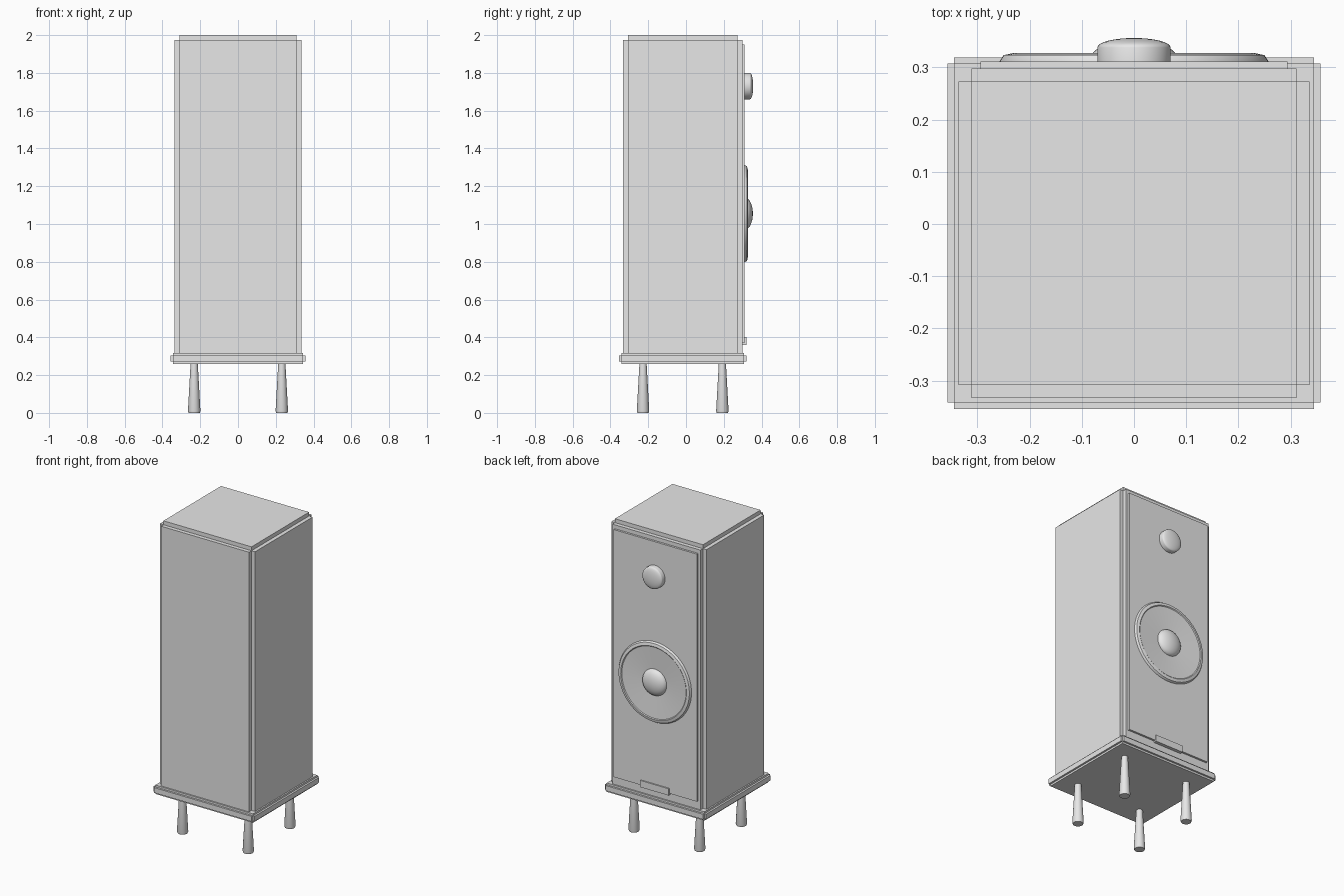
import bpy, bmesh, math
from mathutils import Matrix, Vector

if "Cube" in bpy.data.objects:
    bpy.data.objects.remove(bpy.data.objects["Cube"])

grey = bpy.data.materials.new("light_grey")
grey.diffuse_color = (0.8, 0.8, 0.8, 1)
grey.use_nodes = True
grey.node_tree.nodes["Principled BSDF"].inputs["Base Color"].default_value = grey.diffuse_color
CY = -0.0175  # depth centre of the cabinet


def finish(name, bm, smooth=False):
    bmesh.ops.recalc_face_normals(bm, faces=bm.faces)
    mesh = bpy.data.meshes.new(name)
    bm.to_mesh(mesh)
    bm.free()
    mesh.materials.append(grey)
    ob = bpy.data.objects.new(name, mesh)
    bpy.context.collection.objects.link(ob)
    if smooth:
        bpy.ops.object.select_all(action='DESELECT')
        ob.select_set(True)
        bpy.context.view_layer.objects.active = ob
        bpy.ops.object.shade_smooth_by_angle(angle=math.radians(35))
    return ob


def add_box(bm, lo, hi):
    lo, hi = Vector(lo), Vector(hi)
    m = Matrix.Translation((lo + hi) / 2) @ Matrix.Diagonal((*(hi - lo), 1))
    bmesh.ops.create_cube(bm, size=1, matrix=m)


def box(name, lo, hi):
    bm = bmesh.new()
    add_box(bm, lo, hi)
    return finish(name, bm)


def stepped_box(name, hx, hy, z0, z1, s):
    """Box whose edges are notched by s: one slab per axis."""
    bm = bmesh.new()
    for ax in ((0, s, s), (s, 0, s), (s, s, 0)):
        x, y, dz = hx - ax[0], hy - ax[1], ax[2]
        add_box(bm, (-x, CY - y, z0 + dz), (x, CY + y, z1 - dz))
    return finish(name, bm)


def lathe(name, profile, loc, back=False, steps=48):
    """Revolve (radius, height) points around z, or around y for drivers."""
    bm = bmesh.new()
    vs = [bm.verts.new((r, 0, h)) for r, h in profile]
    es = [bm.edges.new(p) for p in zip(vs, vs[1:])]
    bmesh.ops.spin(bm, geom=vs + es, axis=(0, 0, 1), cent=(0, 0, 0),
                   angle=2 * math.pi, steps=steps)
    bmesh.ops.remove_doubles(bm, verts=bm.verts, dist=1e-5)
    rot = Matrix.Rotation(-math.pi / 2 if back else 0, 4, 'X')
    bmesh.ops.transform(bm, matrix=Matrix.Translation(loc) @ rot, verts=bm.verts)
    return finish(name, bm, True)


def dome(r, h0, h1, n=8):
    """Profile of a shallow cap from radius r at h0 to its tip at h1."""
    return [(r * math.cos(i * math.pi / 2 / n),
             h0 + (h1 - h0) * math.sin(i * math.pi / 2 / n)) for i in range(n)] + [(0, h1)]


# Cabinet and plinth with notched edges
stepped_box("cabinet", 0.336, 0.3155, 0.292, 2.0, 0.025)
stepped_box("plinth", 0.357, 0.3365, 0.26, 0.317, 0.012)

# Baffle panel and badge plate
box("baffle", (-0.294, 0.29, 0.37), (0.294, 0.311, 1.95))
box("badge_plate", (-0.1, 0.29, 0.36), (0.1, 0.319, 0.403))

# Woofer: bevelled rim, shallow cone and dust cap
lathe("woofer_rim", [(0.257, 0.305), (0.257, 0.312), (0.25, 0.323), (0.232, 0.327),
                     (0.226, 0.322), (0.226, 0.305)], (0, 0, 1.055), True, 64)
lathe("woofer_cone", [(0.228, 0.323), (0.08, 0.314)], (0, 0, 1.055), True, 64)
lathe("dust_cap", dome(0.084, 0.313, 0.354), (0, 0, 1.055), True)

# Tweeter: short barrel with a domed front
lathe("tweeter", [(0.07, 0.305), (0.07, 0.338)] + dome(0.07, 0.338, 0.356)[1:],
      (0, 0, 1.73), True)

# Legs flaring towards the floor
for sx in (-1, 1):
    for sy in (-1, 1):
        lathe("leg", [(0, 0), (0.03, 0), (0.033, 0.01), (0.019, 0.262), (0, 0.262)],
              (sx * 0.232, CY + sy * 0.21, 0), steps=24)
